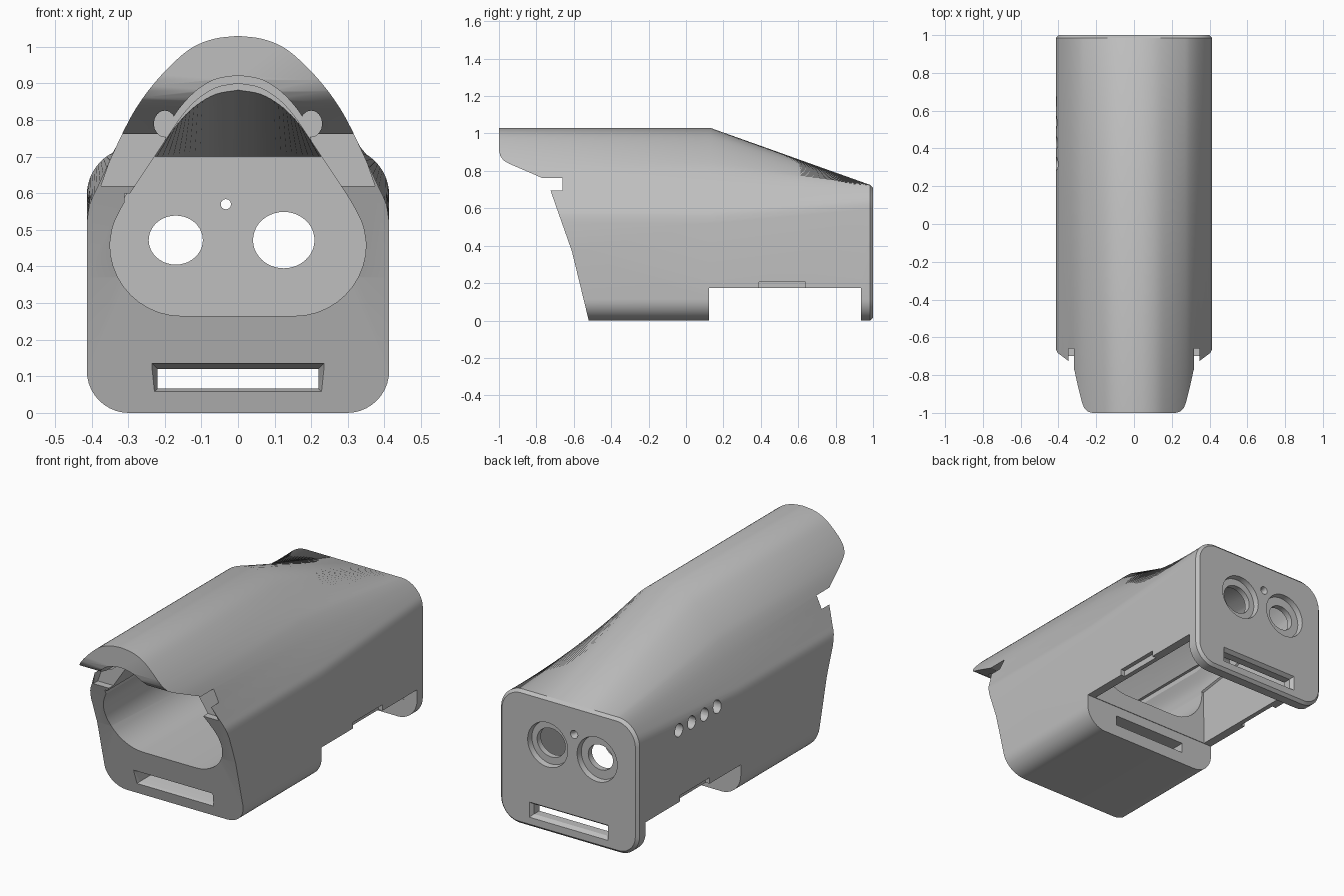
import bpy, bmesh, math
from mathutils import Vector

if "Cube" in bpy.data.objects:
    bpy.data.objects.remove(bpy.data.objects["Cube"], do_unlink=True)

grey = bpy.data.materials.new("matte_grey")
grey.use_nodes = True
COLOUR = (0.52, 0.52, 0.52, 1)
grey.diffuse_color = COLOUR
grey.node_tree.nodes["Principled BSDF"].inputs["Base Color"].default_value = COLOUR


def spline(points, steps=4):
    """Smooth curve through a few points."""
    p = [Vector(q) for q in points]
    p = [2 * p[0] - p[1]] + p + [2 * p[-1] - p[-2]]
    out = []
    for a, b, c, d in zip(p, p[1:], p[2:], p[3:]):
        for i in range(steps):
            t = i / steps
            out.append(0.5 * (2 * b + (c - a) * t + (2 * a - 5 * b + 4 * c - d) * t * t
                              + (3 * b - a - 3 * c + d) * t ** 3))
    return out + [p[-2]]


def rounded_top(n, w, top, r):
    """Half of a flat top with a rounded corner, as n points."""
    k = n // 2
    flat = [Vector(((w - r) * i / k, top)) for i in range(k)]
    turns = [math.pi / 2 * i / (n - k - 1) for i in range(n - k)]
    return flat + [Vector((w - r + r * math.sin(a), top - r + r * math.cos(a))) for a in turns]


def outline(top, w, base, r):
    """Closed symmetric cross-section from a half top and a rounded base."""
    turns = [math.pi / 2 * i / 10 for i in range(11)]
    half = list(top) + [Vector((w - r + r * math.cos(a), base + r - r * math.sin(a))) for a in turns]
    if (half[len(top)] - half[len(top) - 1]).length < 1e-4:
        half[len(top)] = half[len(top)] - Vector((0, 0.002))
    return [tuple(v) for v in half] + [(-v.x, v.y) for v in reversed(half[1:])]


def make(name, bm):
    bmesh.ops.recalc_face_normals(bm, faces=bm.faces)
    mesh = bpy.data.meshes.new(name)
    bm.to_mesh(mesh)
    bm.free()
    obj = bpy.data.objects.new(name, mesh)
    bpy.context.collection.objects.link(obj)
    return obj


def loft(name, sections):
    """Skin a list of (y, xz loop) sections and cap both ends."""
    bm = bmesh.new()
    rings = [[bm.verts.new((x, y, z)) for x, z in loop] for y, loop in sections]
    for a, b in zip(rings, rings[1:]):
        for i in range(len(a)):
            j = (i + 1) % len(a)
            bm.faces.new((a[i], a[j], b[j], b[i]))
    bm.faces.new(rings[0])
    bm.faces.new(rings[-1])
    return make(name, bm)


def rect(x0, x1, z0, z1):
    return [(x0, z0), (x1, z0), (x1, z1), (x0, z1)]


def box(name, x, y, z):
    return loft(name, [(y[0], rect(*x, *z)), (y[1], rect(*x, *z))])


def disc(cx, cz, rx, rz, n=40):
    return [(cx + rx * math.cos(2 * math.pi * i / n), cz + rz * math.sin(2 * math.pi * i / n))
            for i in range(n)]


# Outer shell: arched hood tapering to a rounded rear plate
W = 0.413
arch = spline([(0, 1.03), (.065, 1.022), (.125, .998), (.18, .953), (.235, .893), (.28, .83),
               (.315, .765), (.35, .69), (.385, .615), (.405, .57), (W, .52)])
n = len(arch)
front = outline(arch, W, 0, .115)
back = outline(rounded_top(n, W, .725, .13), W, 0, .115)
edge = outline(rounded_top(n, W - .015, .71, .115), W - .015, .015, .1)
body = loft("scanner_shell", [(-1, front), (.13, front), (.985, back), (1, edge)])
cutters = []

# Slanted front and brow underside
profile = [(-.52, 0), (-.61, .37), (-.735, .725), (-.75, .75), (-.78, .767), (-.945, .838),
           (-.975, .855), (-.993, .88), (-1.001, .915), (-1.3, .915), (-1.3, -.1), (-.5, -.1)]
bm = bmesh.new()
face = bm.faces.new([bm.verts.new((-.6, y, z)) for y, z in profile])
ext = bmesh.ops.extrude_face_region(bm, geom=[face])
bmesh.ops.translate(bm, vec=(1.2, 0, 0), verts=[v for v in ext["geom"] if isinstance(v, bmesh.types.BMVert)])
cutters.append(make("front_cut", bm))

# Open underside and shallow side rebates
cutters.append(box("bottom_cut", (-.6, .6), (.123, .935), (-.1, .173)))
for s in (-1, 1):
    cutters.append(box("side_rebate", sorted((s * .39, s * .6)), (.39, .64), (.1, .205)))

# Egg-shaped tunnel, with a slightly larger mouth
egg_points = [(0, .90), (.06, .888), (.11, .857), (.15, .815), (.19, .757), (.23, .697),
              (.27, .637), (.31, .575), (.34, .515), (.35, .461)]
egg_top = spline(egg_points)
egg = outline(egg_top, .35, .265, .195)
cutters.append(loft("tunnel", [(-1.2, egg), (.2, egg)]))
mouth = spline([(0, .922), (.065, .91), (.12, .875), (.165, .825), (.19, .78), (.2, .74)])
mouth = [tuple(v) for v in mouth] + [(-v.x, v.y) for v in reversed(mouth[1:])]
cutters.append(loft("tunnel_mouth", [(-1.2, mouth), (-.6, mouth)]))

# Rear chamber under the sloping roof
m = len(egg_top)
room_front = outline(egg_top[:-1] + [Vector((.36, .47))], .365, .1, .03)
room_back = outline(rounded_top(m, .365, .70, .1), .365, .1, .03)
cutters.append(loft("rear_chamber", [(.126, room_front), (.938, room_back)]))

# Mouth ears and flat pockets on both sides
for s in (-1, 1):
    ear = disc(s * .2, .79, .03, .036, 16)
    cutters.append(loft("mouth_ear", [(-1.2, ear), (-.601, ear)]))
    pocket = [(s * x, z) for x, z in ((.2, .62), (.374, .62), (.324, .762), (.15, .762))]
    cutters.append(loft("front_pocket", [(-1.2, pocket), (-.66, pocket)]))

# Cable groove and row of side holes
cutters.append(box("cable_groove", (-.31, -.27), (-1.2, .2), (.54, .60)))
for i in range(4):
    bm = bmesh.new()
    bmesh.ops.create_cone(bm, cap_ends=True, segments=24, radius1=.034, radius2=.034, depth=.3)
    for v in bm.verts:
        v.co = (v.co.z - .4, v.co.x + .32 + .11 * i, v.co.y + .56)
    cutters.append(make("side_hole", bm))

# Lens openings with stepped recesses, and a pin hole
for cx, cz, rx, rz in ((-.17, .472, .074, .067), (.125, .472, .084, .077)):
    cutters.append(loft("lens_hole", [(.85, disc(cx, cz, rx, rz)), (1.1, disc(cx, cz, rx, rz))]))
    cutters.append(loft("lens_recess", [(.97, disc(cx, cz, .115, .115)), (1.1, disc(cx, cz, .135, .135))]))
pin = disc(-.033, .57, .014, .014, 16)
cutters.append(loft("pin_hole", [(.85, pin), (.98, pin), (1.02, disc(-.033, .57, .03, .03, 16))]))

# Strap slot with bevelled ends
wide, slim = rect(-.235, .235, .052, .135), rect(-.22, .22, .066, .12)
cutters.append(loft("strap_slot", [(-.7, wide), (-.55, wide), (-.515, slim),
                                   (.98, slim), (1.001, wide), (1.1, wide)]))

# Carve everything out of the shell
bpy.context.view_layer.objects.active = body
for c in cutters:
    c.hide_render = True
    mod = body.modifiers.new(c.name, "BOOLEAN")
    mod.operation, mod.solver, mod.object = "DIFFERENCE", "EXACT", c
    bpy.ops.object.modifier_apply(modifier=mod.name)
for c in cutters:
    bpy.data.objects.remove(c, do_unlink=True)

body.data.materials.clear()
body.data.materials.append(grey)
for p in body.data.polygons:
    p.material_index = 0
bpy.ops.object.select_all(action="DESELECT")
body.select_set(True)
bpy.ops.object.shade_smooth_by_angle(angle=math.radians(25))
